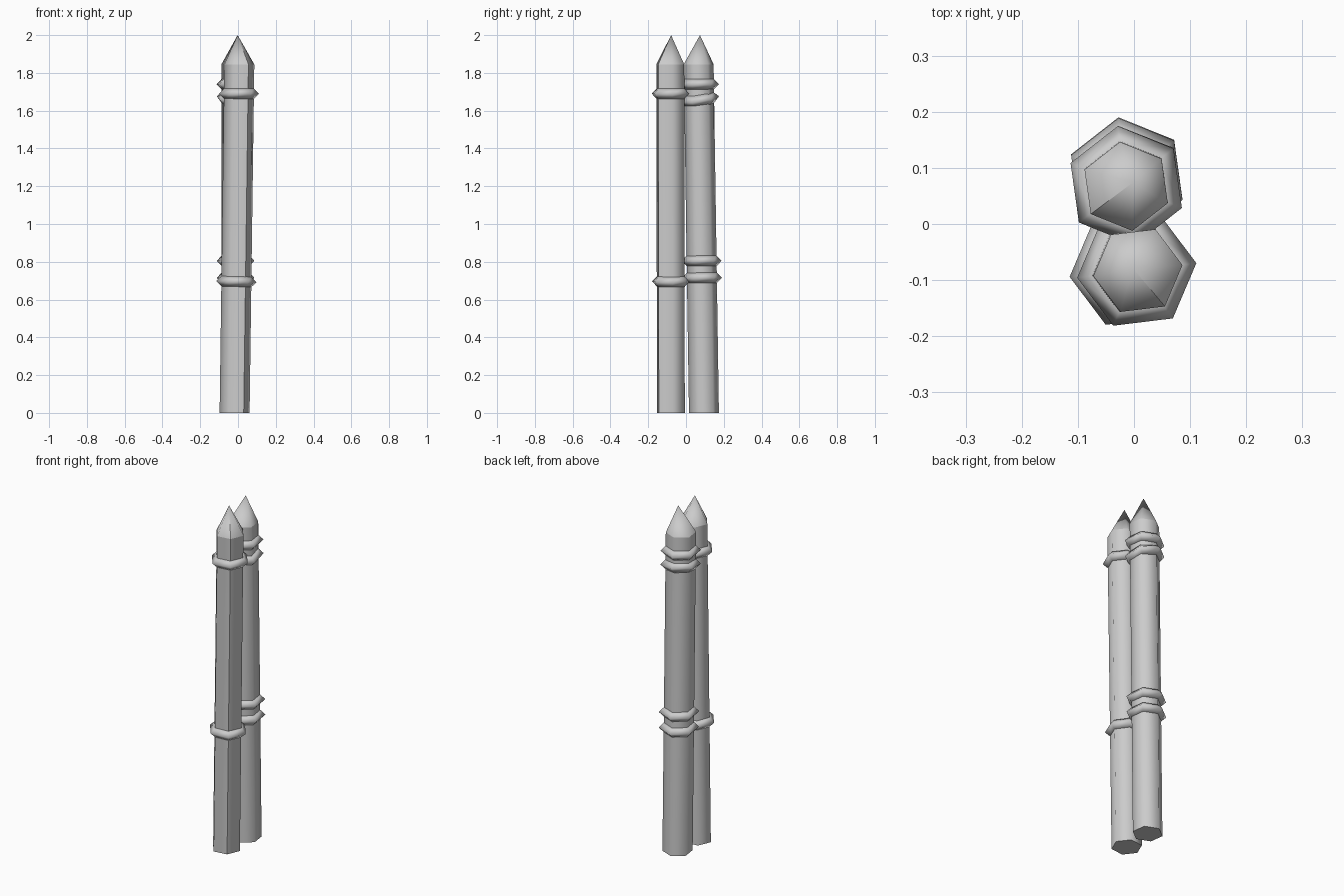
import bpy, bmesh
from math import cos, sin, radians
from mathutils import Vector

cube = bpy.data.objects.get("Cube")
if cube:
    bpy.data.objects.remove(cube, do_unlink=True)

SIDES = 6
RADIUS = 0.08
SHOULDER = 1.845

grey = bpy.data.materials.new("weathered grey")
grey.use_nodes = True
grey.diffuse_color = (0.6, 0.6, 0.6, 1)
grey.node_tree.nodes["Principled BSDF"].inputs["Base Color"].default_value = (0.6, 0.6, 0.6, 1)


def make_post(name, base, top, tip, turn, seam):
    """Leaning six-sided post with a pointed top; seam is the hard-edged corner."""
    bm = bmesh.new()

    def loop(centre):
        angles = [radians(turn + 360 * i / SIDES) for i in range(SIDES)]
        return [bm.verts.new(centre + RADIUS * Vector((cos(a), sin(a), 0))) for a in angles]

    low, high, point = loop(base), loop(top), bm.verts.new(tip)
    bm.faces.new(reversed(low))
    for i in range(SIDES):
        j = (i + 1) % SIDES
        bm.faces.new((low[i], low[j], high[j], high[i]))
        bm.faces.new((high[i], high[j], point))
    for face in bm.faces:
        face.smooth = True
    # Hard edges round the base, round the shoulder and along the seam
    for edge in bm.edges:
        a, b = edge.verts
        flat = (a in low and b in low) or (a in high and b in high)
        edge.smooth = not (flat or (high[seam] in edge.verts))
    mesh = bpy.data.meshes.new(name)
    bm.to_mesh(mesh)
    bm.free()
    mesh.materials.append(grey)
    post = bpy.data.objects.new(name, mesh)
    bpy.context.collection.objects.link(post)


def make_band(name, base, top, height, turn, tilt_x=0, tilt_y=0):
    """Diamond-section binding band centred on the post's leaning axis."""
    centre = base.lerp(top, height / SHOULDER)
    bpy.ops.mesh.primitive_torus_add(
        major_segments=SIDES, minor_segments=4, major_radius=0.077, minor_radius=0.03,
        location=centre, rotation=(radians(tilt_x), radians(tilt_y), radians(turn)))
    band = bpy.context.object
    band.name = name
    band.data.materials.append(grey)
    bpy.ops.object.shade_smooth()


# Front post with two single bands
base, top = Vector((-0.018, -0.08, 0)), Vector((0.007, -0.083, SHOULDER))
make_post("front_post", base, top, Vector((-0.002, -0.079, 2)), 7, 5)
make_band("front_upper_band", base, top, 1.69, 7)
make_band("front_lower_band", base, top, 0.695, 7, 0, 2)

# Back post with two pairs of bands
base, top = Vector((-0.012, 0.095, 0)), Vector((-0.014, 0.067, SHOULDER))
make_post("back_post", base, top, Vector((-0.002, 0.074, 2)), 38, 3)
make_band("back_top_band", base, top, 1.74, 38)
make_band("back_upper_band", base, top, 1.66, 38, 10)
make_band("back_middle_band", base, top, 0.805, 38)
make_band("back_lower_band", base, top, 0.715, 38)
